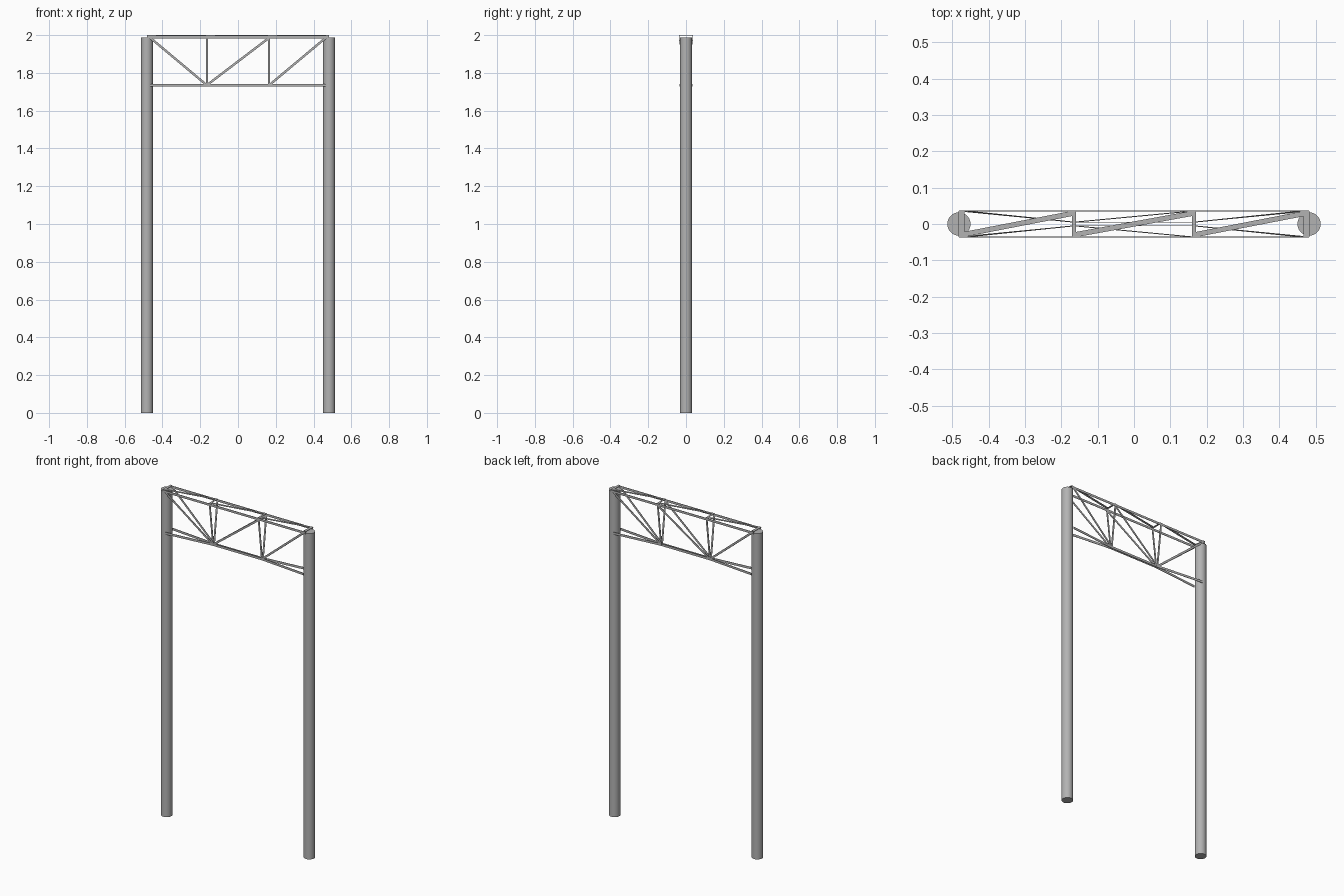
import bpy
import bmesh
from mathutils import Vector, Matrix

cube = bpy.data.objects.get("Cube")
if cube:
    bpy.data.objects.remove(cube, do_unlink=True)

steel = bpy.data.materials.new("steel grey")
steel.use_nodes = True
GREY = (0.45, 0.45, 0.45, 1)
steel.diffuse_color = GREY
steel.node_tree.nodes["Principled BSDF"].inputs["Base Color"].default_value = GREY

POST_X, POST_R, POST_H = 0.482, 0.032, 1.988
NODE_X = 0.165            # panel points along the truss
END_X = 0.465             # where the web meets the posts
SIDE_Y, KEEL_Y = 0.036, 0.005
TOP_Z, LOW_Z = 1.99, 1.735
BAR, THIN = 0.014, 0.002


def strip(name, a, b, facing, width=BAR, thick=THIN):
    """Flat bar from a to b with its broad face turned towards 'facing'."""
    a, b = Vector(a), Vector(b)
    along = (b - a).normalized()
    across = Vector(facing).cross(along).normalized()
    normal = along.cross(across)
    frame = Matrix((along, across, normal)).transposed().to_4x4()
    frame.translation = (a + b) / 2
    bm = bmesh.new()
    bmesh.ops.create_cube(bm, size=1)
    bmesh.ops.scale(bm, vec=((b - a).length, width, thick), verts=bm.verts)
    bm.transform(frame)
    mesh = bpy.data.meshes.new(name)
    bm.to_mesh(mesh)
    bm.free()
    mesh.materials.append(steel)
    obj = bpy.data.objects.new(name, mesh)
    bpy.context.collection.objects.link(obj)


# Round posts
for side, sx in (("right", -1), ("left", 1)):
    bpy.ops.mesh.primitive_cylinder_add(vertices=32, radius=POST_R, depth=POST_H,
                                        location=(sx * POST_X, 0, POST_H / 2))
    post = bpy.context.object
    post.name = side + "_post"
    post.data.materials.append(steel)
    bpy.ops.object.shade_smooth_by_angle()

# Front and back faces of the truss, leaning in towards the keel
for face, sy in (("front", -1), ("back", 1)):
    out = (0, sy, 0)
    y_top, y_low = sy * SIDE_Y, sy * KEEL_Y

    def top(x):
        return (x, y_top, TOP_Z - 0.004)

    def low(x):
        return (x, y_low, LOW_Z)

    strip(face + "_top_chord", (-POST_X, y_top, TOP_Z), (POST_X, y_top, TOP_Z), out)
    strip(face + "_keel", low(-NODE_X), low(NODE_X), out)
    strip(face + "_right_diagonal", top(-END_X), low(-NODE_X), out, 0.012)
    strip(face + "_middle_diagonal", low(-NODE_X), top(NODE_X), out, 0.012)
    strip(face + "_left_diagonal", low(NODE_X), top(END_X), out, 0.012)
    for side, sx in (("right", -1), ("left", 1)):
        strip(f"{face}_{side}_low_chord", (sx * END_X, sy * 0.034, LOW_Z),
              low(sx * NODE_X), out)
        strip(f"{face}_{side}_upright", top(sx * NODE_X), low(sx * NODE_X), out, 0.011)

# Flat bracing across the top
up = (0, 0, 1)
Z = 2 - THIN / 2
joints = (-0.475, -NODE_X, NODE_X, 0.475)
for i, x in enumerate(joints):
    width = 0.016 if i in (0, 3) else 0.011
    strip(f"top_cross_bar_{i}", (x, -SIDE_Y, Z), (x, SIDE_Y, Z), up, width)
for i, (x0, x1) in enumerate(zip(joints, joints[1:])):
    strip(f"top_brace_{i}", (x0, -0.03, Z), (x1, 0.03, Z), up)
